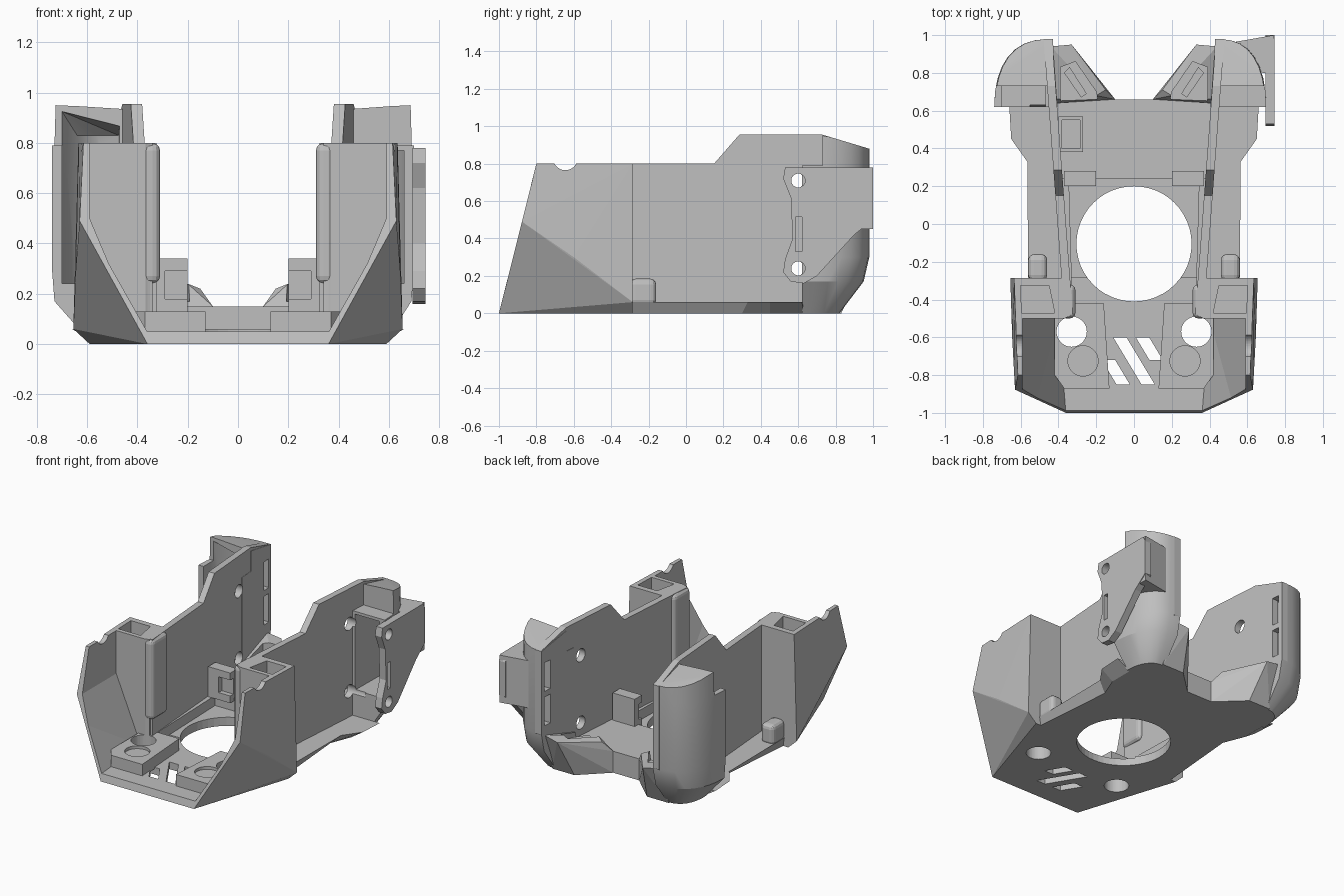
import bpy, bmesh, math

cube = bpy.data.objects.get("Cube")
if cube:
    bpy.data.objects.remove(cube, do_unlink=True)

shade = .52
grey = bpy.data.materials.new("matte grey")
grey.use_nodes = True
grey.diffuse_color = (shade, shade, shade, 1)
grey.node_tree.nodes["Principled BSDF"].inputs["Base Color"].default_value = grey.diffuse_color

# Shared heights and depths
FLOOR, PAD, DECK, RIM, TOP = .06, .13, .15, .8, .955
NOSE, TOWER_BACK, POD_FRONT, REAR, POD_STEP, TAIL = -1, -.285, .62, .66, .73, .98


def finish(name, bm):
    bmesh.ops.recalc_face_normals(bm, faces=bm.faces)
    mesh = bpy.data.meshes.new(name)
    bm.to_mesh(mesh)
    bm.free()
    mesh.materials.append(grey)
    part = bpy.data.objects.new(name, mesh)
    bpy.context.collection.objects.link(part)
    return part


def hull(name, points):
    bm = bmesh.new()
    verts = [bm.verts.new(p) for p in points]
    bmesh.ops.convex_hull(bm, input=verts)
    loose = [v for v in bm.verts if not v.link_faces]
    bmesh.ops.delete(bm, geom=loose, context="VERTS")
    bmesh.ops.dissolve_limit(bm, angle_limit=.01, verts=bm.verts, edges=bm.edges)
    return finish(name, bm)


def loft(name, first, second):
    # Solid between two matching rings of points
    bm = bmesh.new()
    a = [bm.verts.new(p) for p in first]
    b = [bm.verts.new(p) for p in second]
    bm.faces.new(a)
    bm.faces.new(b)
    for i in range(len(a)):
        bm.faces.new((a[i - 1], a[i], b[i], b[i - 1]))
    return finish(name, bm)


def level(outline, z):
    return [(x, y, z) for x, y in outline]


def slab(name, outline, low, high):
    return loft(name, level(outline, low), level(outline, high))


def plate(name, profile, inner, outer, skew=0):
    # Side profile in y and z, given thickness along x
    return loft(name, *[[(x + skew * y, y, z) for y, z in profile] for x in (inner, outer)])


def box(name, x, y, z):
    return hull(name, [(a, b, c) for a in x for b in y for c in z])


def circle(u, v, radius, steps=48):
    turns = [math.tau * i / steps for i in range(steps)]
    return [(u + radius * math.cos(t), v + radius * math.sin(t)) for t in turns]


def both(points):
    return [(side * x, y, z) for side in (1, -1) for x, y, z in points]


def full(half):
    return half + [(-x, y) for x, y in reversed(half)]


def cut(part, cutters):
    for cutter in cutters:
        cutter.hide_render = True
        mod = part.modifiers.new("cut", "BOOLEAN")
        mod.operation = "DIFFERENCE"
        mod.solver = "EXACT"
        mod.object = cutter
    graph = bpy.context.evaluated_depsgraph_get()
    mesh = bpy.data.meshes.new_from_object(part.evaluated_get(graph))
    part.modifiers.clear()
    part.data = mesh
    for cutter in cutters:
        bpy.data.objects.remove(cutter, do_unlink=True)


def nozzle_hole():
    return slab("cutter", circle(0, -.105, .305), -1, 1)


def lamp_hole(side):
    return slab("cutter", circle(side * .33, -.57, .08), -1, 1)


def side_holes(side):
    # Two screw holes and two tall windows through a side
    reach = (side * .3, side * .55)
    holes = [plate("cutter", circle(.585, z, .045), *reach) for z in (.24, .71)]
    windows = [box("cutter", reach, (.89, .95), (z, z + .2)) for z in (.35, .59)]
    return holes + windows


# Front shell: faceted bow with a V opening, hollow towers and vents
bow = hull("front_shell", both([
    (.36, NOSE, 0), (.59, TOWER_BACK, 0), (.655, TOWER_BACK, FLOOR), (.635, TOWER_BACK, RIM),
    (.645, -.6, .3), (.63, -.877, .49), (.615, -.8, RIM)]))
cutters = [
    hull("cutter", both([(x, y, z) for y, low in ((-1.2, .345), (-.5, .4))
                         for x, z in ((low, .05), (.59, .5), (.59, 1))])),
    box("cutter", (-.34, .34), (-.51, -.2), (.05, 1)),
    nozzle_hole(), lamp_hole(1), lamp_hole(-1)]
for side in (1, -1):
    pocket = [(.42, -.47), (.595, -.47), (.6, -.325), (.45, -.325)]
    cutters.append(slab("cutter", [(side * x, y) for x, y in pocket], .2, 1))
    cutters.append(plate("cutter", circle(-.645, .83, .065), side * .5, side * .8))
for left, back, front in ((-.17, -.72, -.85), (-.11, -.6, -.85), (.01, -.6, -.72)):
    lean = (back - front) * .6
    vent = [(left, back), (left + .07, back), (left + lean + .07, front), (left + lean, front)]
    cutters.append(slab("cutter", vent, -.1, .2))
cut(bow, cutters)

# Floor with flared rim, raised rear deck
base = [(.55, TOWER_BACK), (.5, .3), (.56, .45), (.56, .63), (.1, REAR)]
rim = [(.56, TOWER_BACK), (.565, .33), (.65, .45), (.66, .62), (.1, REAR)]
floor = loft("floor", level(full(base), 0), level(full(rim), FLOOR))
cut(floor, [nozzle_hole()])
slab("rear_deck", full([(.39, .24), (.42, .64), (.1, REAR)]), .05, DECK)
tray = box("deck_tray", (-.4, -.27), (.38, .57), (.14, .18))
cut(tray, [box("cutter", (-.38, -.285), (.4, .55), (.16, .3))])


def pod_ring(z, width, depth, slope=0):
    # Rounded quarter outline swept from the outer front to the inner tail
    ring = [(.405, POD_FRONT, z)]
    for i in range(9):
        t = math.pi / 2 * i / 8
        y = POD_FRONT + depth * math.sin(t) ** .9
        drop = slope * max(0, y - POD_STEP)
        ring.append((.43 + width * math.cos(t) ** .75, y, z - drop))
    return ring


for side, label in ((1, "left"), (-1, "right")):
    def mirrored(points):
        return [(side * p[0], *p[1:]) for p in points]

    def span(inner, outer):
        return side * inner, side * outer

    # Mounting pads in the bow and rail beside the opening
    pad = slab(label + "_front_pad", mirrored([
        (.13, -.87), (.37, -.87), (.42, -.8), (.42, -.42), (.16, -.42)]), .04, PAD)
    dish = slab("cutter", circle(side * .27, -.725, .08), .11, .2)
    cut(pad, [lamp_hole(side), dish, nozzle_hole()])
    slab(label + "_rail", mirrored([(.325, -.46), (.36, -.46), (.4, .25), (.345, .25)]), .05, PAD)

    # Upright clip at the deck corner
    clip = box(label + "_deck_clip", span(.2, .37), (.2, .28), (PAD, .34))
    chamfer = plate("cutter", [(.1, .3), (.1, .5), (.3, .5)], *span(.1, .5))
    cut(clip, [box("cutter", span(.1, .29), (.1, .235), (.18, .29)), chamfer])

    # Leaning side wall with holes and windows
    wall = plate(label + "_side_wall", [
        (-.48, .05), (-.48, RIM), (.15, RIM), (.285, TOP), (POD_STEP, TOP),
        (TAIL, .88), (TAIL, .3), (.85, .08), (.6, .03)], *span(.36, .405), side * .075)
    cut(wall, side_holes(side))

    # Bead at the front end of the wall, rounded foot behind the tower
    bead = box(label + "_wall_bead", span(.31, .39), (-.5, -.32), (.24, RIM))
    foot = box(label + "_tower_foot", span(.46, .56), (-.3, -.16), (.04, .185))
    for part in (bead, foot):
        bevel = part.modifiers.new("round", "BEVEL")
        bevel.width, bevel.segments = .03, 3

    # Rear pod: curved shell, stepped and hollow toward the front
    trim = .04 if side > 0 else 0
    pod = hull(label + "_rear_pod", mirrored(
        pod_ring(0, .15, .2) + pod_ring(.17, .3 - trim, .33) + pod_ring(.3, .31 - trim, .36)
        + pod_ring(.78, .31 - trim, .36) + pod_ring(TOP, .305 - trim, .36, slope=.3)))
    front, back = (.77, .77) if side > 0 else (.925, .83)
    hollow = [(.465, .4), (.7 - trim, .4), (.7 - trim, .73), (.64 - trim, .85), (.56, .91), (.475, .94)]
    ceiling = [(x, y, front if y < .8 else back) for x, y in hollow]
    cavity = hull("cutter", mirrored(level(hollow, .24) + ceiling))
    step = box("cutter", span(.3, .9), (.5, POD_STEP), (.79, 1))
    cut(pod, [cavity, step] + side_holes(side))
    bpy.ops.object.select_all(action="DESELECT")
    pod.select_set(True)
    bpy.context.view_layer.objects.active = pod
    bpy.ops.object.shade_smooth_by_angle(angle=math.radians(28))

    # Angled rear ramp with a recessed channel and a bar in it
    ramp = hull(label + "_rear_ramp", mirrored([
        (.1, REAR, 0), (.28, .83, 0), (.45, .83, 0), (.43, .6, 0), (.1, REAR, DECK),
        (.15, .71, .22), (.33, .95, .26), (.44, .94, .28), (.42, REAR, .2), (.2, .68, .24)]))
    channel = [(.18, .6), (.2, .7), (.31, .86), (.39, .83), (.39, .6)]
    cut(ramp, [slab("cutter", mirrored(channel), .17, .4)])
    slab(label + "_ramp_bar", mirrored([(.25, .69), (.28, .67), (.37, .8), (.34, .83)]), .14, .22)

# Scalloped outer wing on one side only
wing = plate("left_wing_plate", [
    (.53, .78), (TAIL, .78), (1, .74), (1, .5), (.9, .42), (.7, .2), (.63, .16), (.56, .17),
    (.52, .22), (.53, .29), (.57, .4), (.56, .62), (.52, .72)], .695, .745)
cut(wing, [plate("cutter", circle(.6, z, .037), .5, .9) for z in (.24, .71)]
    + [box("cutter", (.5, .9), (.585, .62), (.33, .515))])
slab("left_wing_web", [(.54, .965), (.74, 1), (.74, .8), (.68, .8)], .45, .78)
